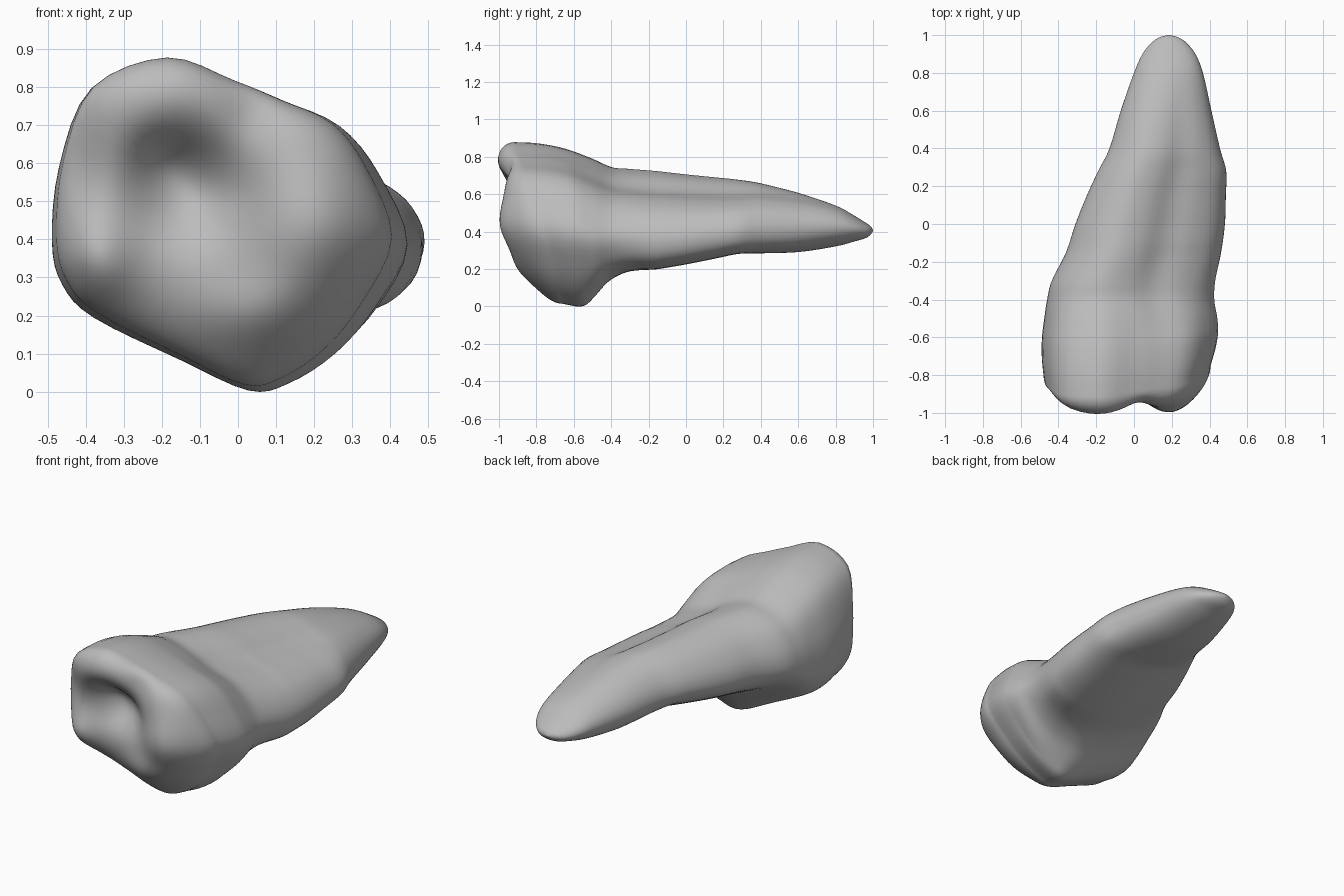
import bpy, math

cube = bpy.data.objects.get("Cube")
if cube:
    bpy.data.objects.remove(cube, do_unlink=True)

N, STEPS, CAP = 64, 5, 28

# Unit cross-sections: left, over the top, right, back underneath
CROWN = [(0, .45), (.02, .68), (.11, .91), (.33, 1), (.53, .93), (.67, .87), (.82, .80), (.92, .67),
         (1, .45), (.91, .25), (.80, .11), (.67, .02), (.56, 0), (.37, .09), (.12, .22), (.03, .32)]
ROOT = [(0, .52), (.03, .70), (.13, .89), (.29, 1), (.46, .95), (.62, .80), (.79, .71), (.93, .56),
        (1, .34), (.97, .13), (.85, .02), (.66, 0), (.48, .04), (.30, .14), (.12, .28), (.03, .39)]
TIP = [(.5 - .5 * math.cos(i * math.pi / 8), .5 + .5 * math.sin(i * math.pi / 8)) for i in range(16)]
SHAPES = [CROWN, ROOT, TIP]

# Stations along the tooth: y, x min, x max, z min, z max, shape (0 crown, 1 root, 2 tip)
STATIONS = [
    (-.80, -.478, .405, .018, .878, 0), (-.70, -.488, .432, .003, .872, 0), (-.60, -.487, .445, .015, .845, 0),
    (-.50, -.475, .44, .06, .795, .2), (-.40, -.46, .425, .14, .745, .5), (-.30, -.435, .43, .185, .735, .8),
    (-.15, -.36, .46, .20, .722, 1), (0, -.31, .48, .225, .705, 1), (.15, -.25, .485, .255, .69, 1),
    (.28, -.19, .487, .28, .677, 1.05), (.40, -.13, .455, .28, .66, 1.3), (.60, -.07, .41, .287, .61, 1.6),
    (.80, .0, .365, .32, .54, 1.9), (.90, .045, .325, .347, .485, 2), (.96, .093, .277, .365, .448, 2),
    (.988, .135, .235, .385, .428, 2), (1, .178, .19, .403, .409, 2)]


def catmull(a, b, c, d, t):
    return [.5 * (2 * q + (r - p) * t + (2 * p - 5 * q + 4 * r - s) * t * t + (3 * q - p - 3 * r + s) * t ** 3)
            for p, q, r, s in zip(a, b, c, d)]


def smooth_loop(pts):
    n, k = len(pts), N // len(pts)
    return [catmull(pts[i - 1], pts[i], pts[(i + 1) % n], pts[(i + 2) % n], j / k)
            for i in range(n) for j in range(k)]


LOOPS = [smooth_loop(s) for s in SHAPES]


# The crown sections lean: the upper edge reaches furthest forward
def lean(y, x, z):
    t = min(max((-.4 - y) / .4, 0), 1)
    return y + t * t * (3 - 2 * t) * (.05 * x - .28 * (z - .5))


def ring(station):
    y, x0, x1, z0, z1, k = station
    k = min(max(k, 0), 2)
    i = min(int(k), 1)
    f = k - i
    row = []
    for a, b in zip(LOOPS[i], LOOPS[i + 1]):
        x = x0 + (x1 - x0) * (a[0] * (1 - f) + b[0] * f)
        z = z0 + (z1 - z0) * (a[1] * (1 - f) + b[1] * f)
        row.append((x, lean(y, x, z), z))
    return row


# Chewing surface bumps: x, z, height toward the front, radius in x, radius in z
BUMPS = [(.20, .41, .11, .19, .21), (-.38, .33, .075, .10, .12), (-.20, .78, .02, .13, .10),
         (-.13, .53, -.13, .16, .13), (-.19, .61, -.04, .09, .07), (.05, .20, .055, .16, .11),
         (.04, .76, -.03, .07, .10), (-.43, .60, -.05, .08, .14)]


def height(x, z):
    return .12 + sum(h * math.exp(-((x - cx) / rx) ** 2 - ((z - cz) / rz) ** 2) for cx, cz, h, rx, rz in BUMPS)


# Chewing surface rings, from the middle outwards
rim = ring(STATIONS[0])
mid_x, mid_z = -.05, .48
rings = []
for i in range(1, CAP):
    s = math.sin(i / CAP * math.pi / 2)
    rise = math.sqrt(1 - s ** 5)
    row = []
    for x, y, z in rim:
        px, pz = mid_x + (x - mid_x) * s, mid_z + (z - mid_z) * s
        row.append((px, lean(STATIONS[0][0], px, pz) - rise * height(px, pz), pz))
    rings.append(row)

# Body rings, from crown to root tip
last = len(STATIONS) - 1
for i in range(last):
    a, b, c, d = (STATIONS[min(max(i + o, 0), last)] for o in (-1, 0, 1, 2))
    rings += [ring(catmull(a, b, c, d, j / STEPS)) for j in range(STEPS)]
rings.append(ring(STATIONS[-1]))

# Skin the rings and close both ends
verts = [v for r in rings for v in r]
faces = []
for r in range(len(rings) - 1):
    for i in range(N):
        j = (i + 1) % N
        faces.append((r * N + i, r * N + j, (r + 1) * N + j, (r + 1) * N + i))
faces.append(tuple(reversed(range(N))))
faces.append(tuple(range((len(rings) - 1) * N, len(rings) * N)))

mesh = bpy.data.meshes.new("tooth")
mesh.from_pydata(verts, [], faces)
mesh.update()
tooth = bpy.data.objects.new("tooth", mesh)
bpy.context.collection.objects.link(tooth)

# Consistent outward normals and smooth shading
bpy.context.view_layer.objects.active = tooth
tooth.select_set(True)
bpy.ops.object.mode_set(mode='EDIT')
bpy.ops.mesh.select_all(action='SELECT')
bpy.ops.mesh.normals_make_consistent(inside=False)
bpy.ops.object.mode_set(mode='OBJECT')
bpy.ops.object.shade_smooth()

# Plain grey enamel
grey = bpy.data.materials.new("enamel grey")
grey.use_nodes = True
colour = (.5, .5, .5, 1)
grey.diffuse_color = colour
grey.node_tree.nodes["Principled BSDF"].inputs["Base Color"].default_value = colour
mesh.materials.append(grey)
